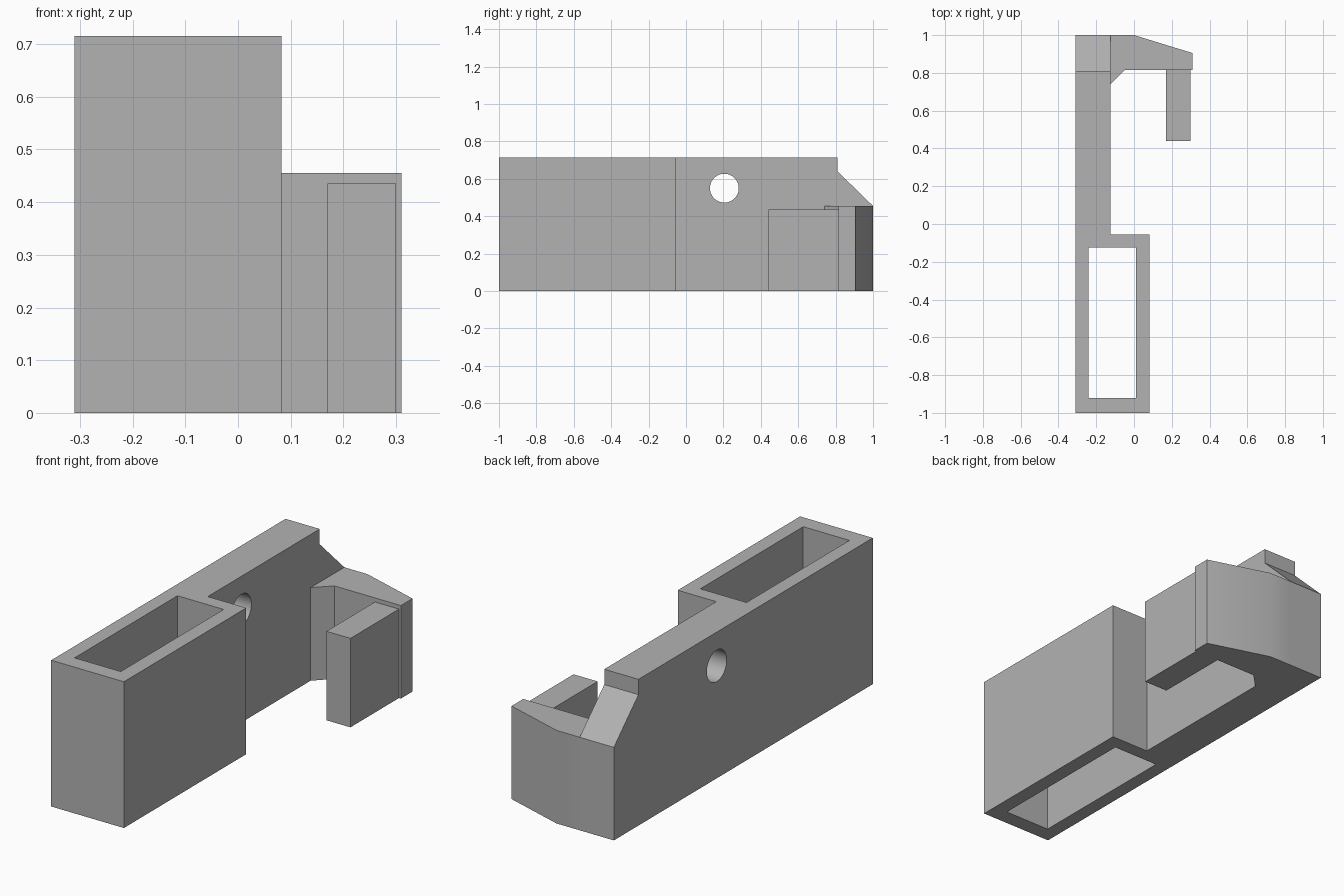
import bpy
import bmesh
from mathutils import Vector

cube = bpy.data.objects.get("Cube")
if cube:
    bpy.data.objects.remove(cube, do_unlink=True)

TOP = 0.715       # height of the wall and sleeve
HOOK_TOP = 0.455  # height of the hook

grey = bpy.data.materials.new("plain_grey")
grey.use_nodes = True
colour = (0.45, 0.45, 0.45, 1)
grey.diffuse_color = colour
grey.node_tree.nodes["Principled BSDF"].inputs["Base Color"].default_value = colour


def prism(name, points, offset):
    """Closed solid made by sweeping a flat outline along an offset."""
    bm = bmesh.new()
    face = bm.faces.new([bm.verts.new(p) for p in points])
    swept = bmesh.ops.extrude_face_region(bm, geom=[face], use_keep_orig=True)
    verts = [g for g in swept["geom"] if isinstance(g, bmesh.types.BMVert)]
    bmesh.ops.translate(bm, verts=verts, vec=Vector(offset))
    bmesh.ops.recalc_face_normals(bm, faces=bm.faces)
    mesh = bpy.data.meshes.new(name)
    bm.to_mesh(mesh)
    bm.free()
    mesh.materials.append(grey)
    obj = bpy.data.objects.new(name, mesh)
    bpy.context.collection.objects.link(obj)
    return obj


def plan(name, outline, bottom, top):
    return prism(name, [(x, y, bottom) for x, y in outline], (0, 0, top - bottom))


def rect(x0, x1, y0, y1):
    return [(x0, y0), (x1, y0), (x1, y1), (x0, y1)]


def combine(target, tool, operation):
    """Apply a boolean and discard the tool."""
    bpy.context.view_layer.objects.active = target
    mod = target.modifiers.new(operation, 'BOOLEAN')
    mod.operation = operation
    mod.solver = 'EXACT'
    mod.object = tool
    bpy.ops.object.modifier_apply(modifier=mod.name)
    bpy.data.objects.remove(tool, do_unlink=True)


# Long wall and sleeve share one L-shaped footprint
body = plan("clip_body", [(-0.31, -1), (0.083, -1), (0.083, -0.055),
                          (-0.125, -0.055), (-0.125, 1), (-0.31, 1)], 0, TOP)

# Rectangular pocket right through the sleeve
combine(body, plan("pocket_cutter", rect(-0.24, 0.01, -0.92, -0.125), -0.1, 0.9),
        'DIFFERENCE')

# Step and sloped end of the wall
slope = [(0.81, 0.9), (0.81, 0.64), (1, HOOK_TOP), (1.1, HOOK_TOP), (1.1, 0.9)]
combine(body, prism("slope_cutter", [(-0.5, y, z) for y, z in slope], (0.6, 0, 0)),
        'DIFFERENCE')

# Round cross bore
bpy.ops.mesh.primitive_cylinder_add(vertices=48, radius=0.077, depth=0.5,
                                    location=(-0.22, 0.205, 0.55),
                                    rotation=(0, 1.5707963, 0))
combine(body, bpy.context.object, 'DIFFERENCE')

# Hook arm with inner fillet and tapered back
combine(body, plan("hook_arm", [(-0.125, 1), (0, 1), (0.31, 0.905), (0.31, 0.815),
                                (-0.05, 0.815), (-0.125, 0.74)], 0, HOOK_TOP), 'UNION')

# Returning lip of the hook
combine(body, plan("hook_lip", rect(0.17, 0.3, 0.44, 0.815), 0, 0.435), 'UNION')

# Smooth bore, sharp edges elsewhere
bpy.ops.object.select_all(action='DESELECT')
body.select_set(True)
bpy.context.view_layer.objects.active = body
bpy.ops.object.shade_smooth_by_angle(angle=0.35)
